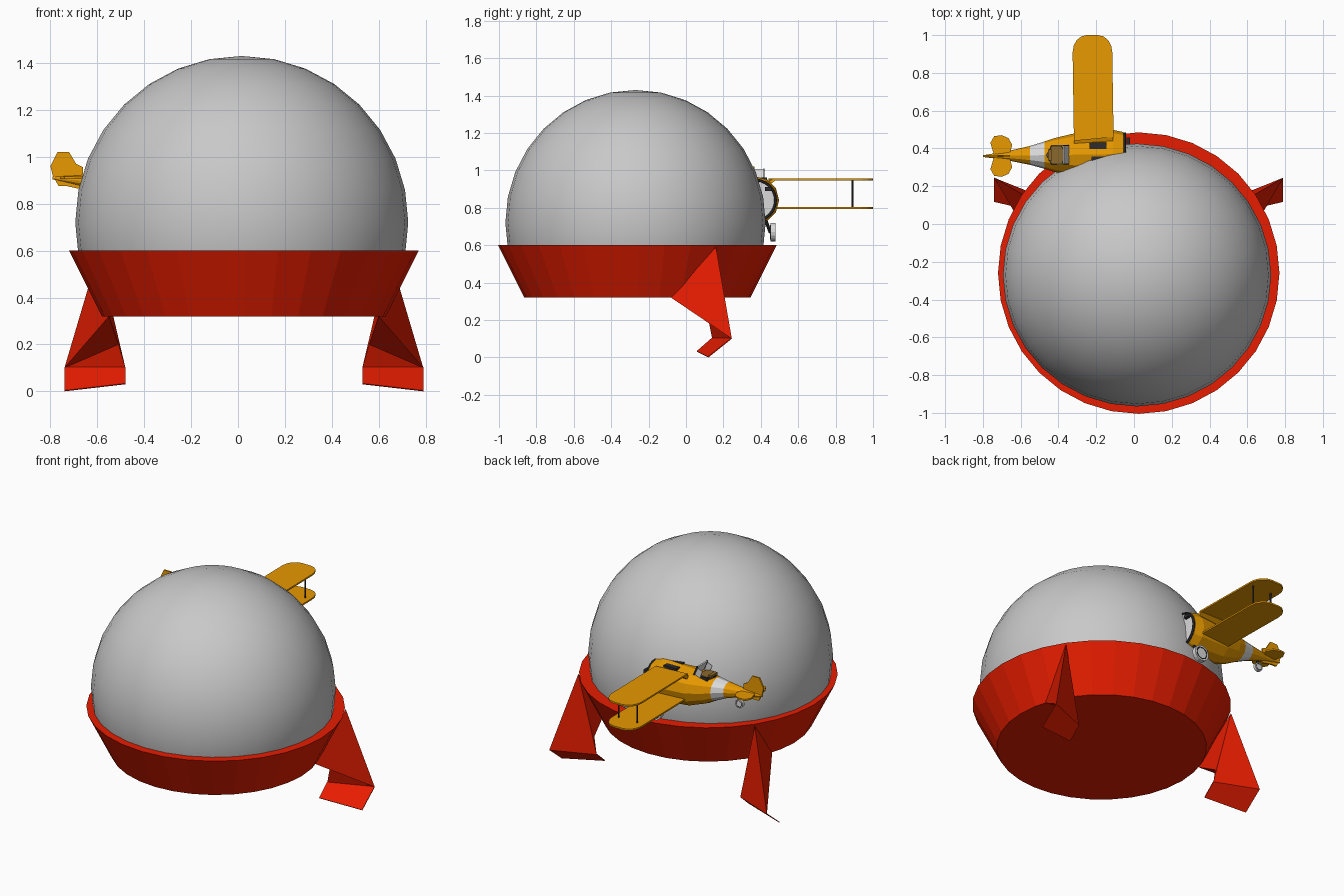
import bpy, bmesh, math
from mathutils import Vector

if "Cube" in bpy.data.objects:
    bpy.data.objects.remove(bpy.data.objects["Cube"])


def mat(name, r, g, b):
    m = bpy.data.materials.new(name)
    m.diffuse_color = (r, g, b, 1)
    m.use_nodes = True
    m.node_tree.nodes["Principled BSDF"].inputs["Base Color"].default_value = m.diffuse_color
    return m


RED = mat("red", 0.80, 0.012, 0.0)
GREY = mat("dome grey", 0.58, 0.58, 0.58)
YELLOW = mat("yellow", 0.80, 0.32, 0.0)
SILVER = mat("silver", 0.70, 0.70, 0.70)
DARK = mat("dark", 0.025, 0.025, 0.03)
BROWN = mat("cockpit brown", 0.26, 0.14, 0.025)


def make(name, verts, faces, *mats):
    me = bpy.data.meshes.new(name)
    me.from_pydata([tuple(v) for v in verts], [], faces)
    bm = bmesh.new()
    bm.from_mesh(me)
    bmesh.ops.recalc_face_normals(bm, faces=bm.faces)
    bm.to_mesh(me)
    bm.free()
    ob = bpy.data.objects.new(name, me)
    bpy.context.collection.objects.link(ob)
    for m in mats:
        me.materials.append(m)
    return ob


def loft(name, rings, *mats):
    """Skin equal-sized rings of points and cap both ends."""
    n = len(rings[0])
    faces = [(k * n + i, k * n + (i + 1) % n, (k + 1) * n + (i + 1) % n, (k + 1) * n + i)
             for k in range(len(rings) - 1) for i in range(n)]
    faces += [tuple(range(n)), tuple((len(rings) - 1) * n + i for i in range(n))]
    return make(name, [v for r in rings for v in r], faces, *mats)


def plate(name, pts, axis, pos, thick, m):
    """Extrude a 2D outline along an axis: y takes (x, z) points, z takes (x, y)."""
    def put(p, d):
        return (p[0], d, p[1]) if axis == "y" else (p[0], p[1], d)
    return loft(name, [[put(p, pos + s * thick / 2) for p in pts] for s in (-1, 1)], m)


def box(name, c, size, m, tilt=0):
    bpy.ops.mesh.primitive_cube_add(size=1, location=c, rotation=(0, tilt, 0))
    ob = bpy.context.object
    ob.name, ob.scale = name, size
    ob.data.materials.append(m)
    return ob


def rod(name, a, b, r, m, n=8):
    a, b = Vector(a), Vector(b)
    bpy.ops.mesh.primitive_cylinder_add(vertices=n, radius=r, depth=(b - a).length, location=(a + b) / 2)
    ob = bpy.context.object
    ob.name = name
    ob.rotation_euler = (b - a).to_track_quat("Z", "Y").to_euler()
    ob.data.materials.append(m)
    return ob


def ring(name, c, rot, R, r):
    bpy.ops.mesh.primitive_torus_add(location=c, rotation=rot, major_radius=R, minor_radius=r,
                                     major_segments=24, minor_segments=6)
    bpy.context.object.name = name
    bpy.context.object.data.materials.append(DARK)


def circle(n, f):
    return [f(math.cos(2 * math.pi * i / n), math.sin(2 * math.pi * i / n)) for i in range(n)]


# Dome: sphere cut open below the bowl rim
bpy.ops.mesh.primitive_uv_sphere_add(segments=32, ring_count=16, radius=0.71, location=(0.016, -0.27, 0.72))
dome = bpy.context.object
dome.name = "dome"
dome.data.materials.append(GREY)
bm = bmesh.new()
bm.from_mesh(dome.data)
bmesh.ops.delete(bm, geom=[v for v in bm.verts if v.co.z < -0.35], context="VERTS")
for v in bm.verts:
    v.co.y *= 0.98
bm.to_mesh(dome.data)
bm.free()
bpy.ops.object.shade_smooth_by_angle(angle=math.radians(35))

# Bowl: tapered dish with a flat rim
CX, CY = 0.025, -0.26
loft("bowl", [circle(32, lambda c, s, r=r, z=z: (CX + r * c, CY + r * s, z))
              for r, z in ((0.605, 0.32), (0.745, 0.60))], RED)

# Legs: folded struts with bent-in foot plates
for side, nm in ((1, "right"), (-1, "left")):
    pts = [(0.645, 0.16, 0.59), (0.60, -0.08, 0.32), (0.56, 0.12, 0.20),
           (0.79, 0.245, 0.10), (0.53, 0.14, 0.10)]
    foot = [(0.79, 0.245, 0.10), (0.53, 0.14, 0.10), (0.53, 0.06, 0.03), (0.79, 0.12, 0.0)]

    def flip(p):
        return Vector((CX + side * (p[0] - CX), p[1], p[2]))
    make(nm + "_leg", [flip(p) for p in pts],
         [(0, 1, 3), (1, 2, 3), (2, 4, 3), (0, 3, 4), (0, 4, 2), (0, 2, 1)], RED)
    f = [flip(p) for p in foot]
    loft(nm + "_foot", [f, [p + Vector((0, -0.003, 0.004)) for p in f]], RED)

# Fuselage: lofted along x with a silver band
AY = 0.37
sections = [(-0.055, 0.116, 0.84), (-0.11, 0.128, 0.84), (-0.32, 0.112, 0.845), (-0.42, 0.09, 0.86),
            (-0.475, 0.072, 0.872), (-0.55, 0.05, 0.885), (-0.68, 0.022, 0.900), (-0.79, 0.006, 0.91)]
body = loft("fuselage", [circle(12, lambda c, s, x=x, r=r, z=z: (x, AY + (x + 0.1) * 0.015 + r * c, z + r * s))
                         for x, r, z in sections], YELLOW, SILVER)
for p in body.data.polygons:
    if -0.55 < p.center.x < -0.475:
        p.material_index = 1

# Nose: silver face inside a thin dark ring
rod("nose_face", (-0.06, AY, 0.84), (-0.045, AY, 0.84), 0.106, SILVER, 24)
ring("nose_ring", (-0.048, AY, 0.84), (0, math.pi / 2, 0), 0.108, 0.008)
box("nose_latch", (-0.03, 0.44, 0.90), (0.018, 0.036, 0.02), DARK)

# Wings: two rounded plates joined by struts
tip = []
for cx, a0 in ((-0.19, 0), (-0.25, 90)):
    tip += [(cx + 0.075 * math.cos(math.radians(a0 + d)), 0.91 + 0.09 * math.sin(math.radians(a0 + d)))
            for d in (0, 22, 45, 67, 90)]
outline = [(-0.108, 0.46)] + tip + [(-0.318, 0.44)]
for nm, z in (("upper", 0.952), ("lower", 0.80)):
    plate(nm + "_wing", outline, "z", z, 0.010, YELLOW)
for i, x in enumerate((-0.28, -0.15)):
    rod("wing_strut_%d" % i, (x, 0.89, 0.80), (x, 0.89, 0.95), 0.005, DARK)
# Wing root fairing
loft("wing_root", [[(-0.11, y, z + h), (-0.318, y, z + h), (-0.318, y, z - h), (-0.11, y, z - h)]
                   for y, z, h in ((0.40, 0.91, 0.02), (0.475, 0.95, 0.006))], YELLOW)

# Tail: fin and two tailplane lobes
plate("tail_fin", [(-0.66, 0.955), (-0.69, 0.97), (-0.72, 1.02), (-0.77, 1.02), (-0.80, 0.96),
                   (-0.79, 0.92), (-0.765, 0.875), (-0.73, 0.875), (-0.66, 0.86)], "y", 0.36, 0.010, YELLOW)
for s, nm in ((1, "outer"), (-1, "inner")):
    lobe = [(-0.66, 0), (-0.645, 0.06), (-0.665, 0.095), (-0.70, 0.11), (-0.74, 0.105), (-0.76, 0.07), (-0.74, 0)]
    plate(nm + "_tailplane", [(x, 0.36 + s * y) for x, y in lobe], "z", 0.91, 0.010, YELLOW)

# Cockpit: opening, headrest and windshield
hexa = circle(6, lambda c, s: (-0.41 + 0.056 * c, 0.365 + 0.058 * s))
plate("cockpit_rim", hexa, "z", 0.935, 0.03, DARK)
plate("cockpit_floor", [(-0.41 + (x + 0.41) * 0.88, 0.365 + (y - 0.365) * 0.88) for x, y in hexa],
      "z", 0.950, 0.006, BROWN)
box("headrest", (-0.445, 0.365, 0.952), (0.022, 0.06, 0.02), BROWN)
box("windshield", (-0.36, 0.367, 0.978), (0.008, 0.10, 0.06), SILVER, -0.4)
for y in (0.318, 0.416):
    box("windshield_frame", (-0.36, y, 0.978), (0.010, 0.005, 0.064), DARK, -0.4)
    # Side panes fold back along the cockpit
    box("windshield_side", (-0.382, y, 0.968), (0.036, 0.004, 0.05), SILVER, -0.4)

# Engine vents on the nose
box("engine_vent_outer", (-0.19, 0.415, 0.953), (0.09, 0.035, 0.016), DARK)
box("engine_vent_inner", (-0.19, 0.345, 0.957), (0.07, 0.025, 0.014), DARK)


# Landing gear: silver wheels with a thin dark ring on each side
def wheel(nm, c, r, w):
    x, y, z = c
    rod(nm + "_disc", (x, y - w / 2, z), (x, y + w / 2, z), r, SILVER, 16)
    for s in (-1, 1):
        ring(nm + "_ring", (x, y + s * w * 0.42, z), (math.pi / 2, 0, 0), r * 0.72, r * 0.09)


wheel("main_wheel", (-0.11, 0.465, 0.67), 0.05, 0.026)
rod("gear_leg_front", (-0.09, 0.42, 0.75), (-0.11, 0.45, 0.67), 0.009, DARK)
rod("gear_leg_back", (-0.20, 0.42, 0.75), (-0.11, 0.45, 0.67), 0.009, DARK)
wheel("tail_wheel", (-0.63, 0.36, 0.82), 0.027, 0.018)
rod("tail_wheel_leg", (-0.62, 0.36, 0.89), (-0.63, 0.36, 0.82), 0.007, DARK)
